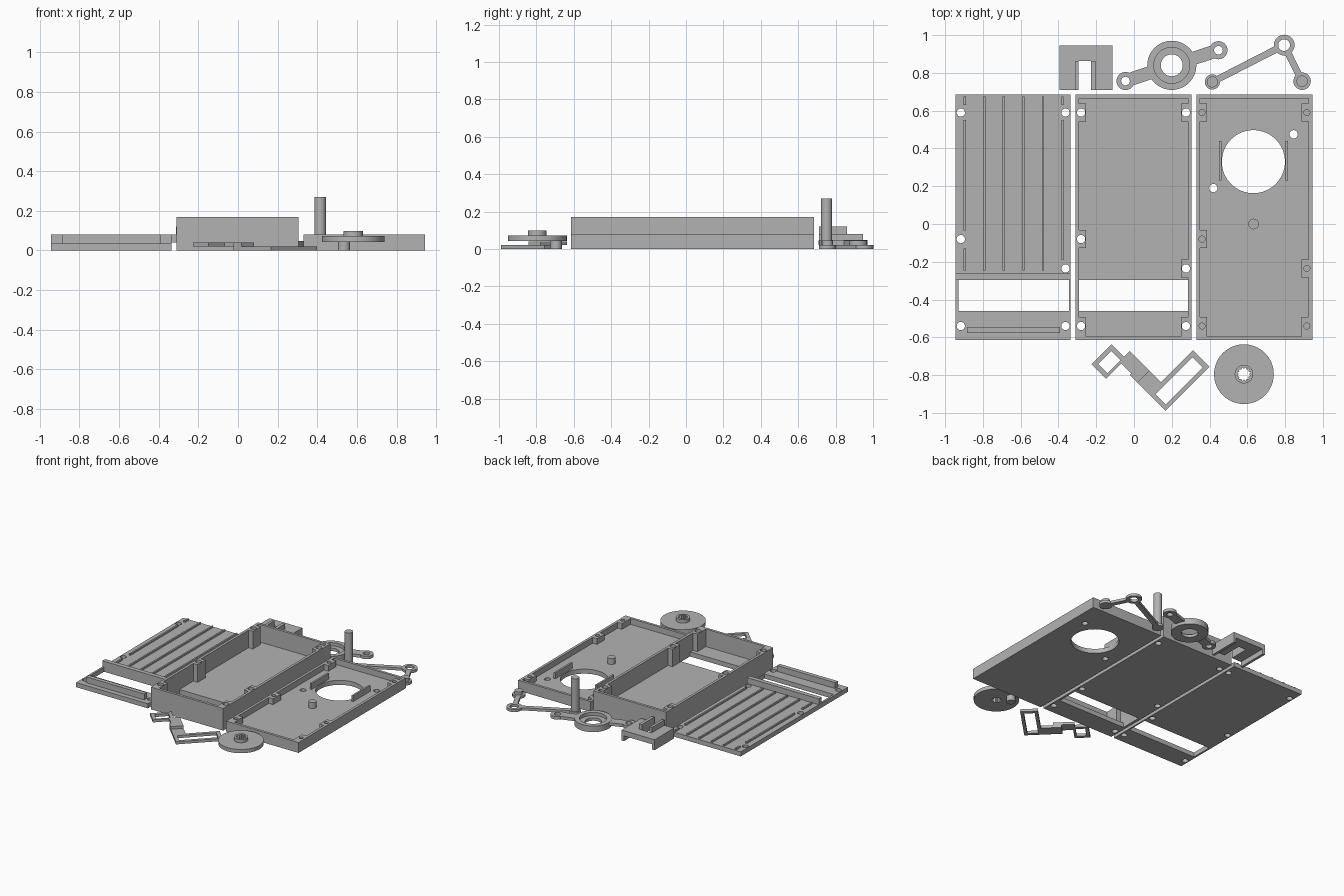
import bpy
import math

if "Cube" in bpy.data.objects:
    bpy.data.objects.remove(bpy.data.objects["Cube"])

grey = bpy.data.materials.new("grey plastic")
grey.diffuse_color = (0.45, 0.45, 0.45, 1)
grey.use_nodes = True
grey.node_tree.nodes["Principled BSDF"].inputs["Base Color"].default_value = grey.diffuse_color


def rect(x0, x1, y0, y1):
    return [(x0, y0), (x1, y0), (x1, y1), (x0, y1)]


def circle(x, y, r, n=32):
    return [(x + r * math.cos(i * math.tau / n), y + r * math.sin(i * math.tau / n)) for i in range(n)]


def diag(u0, u1, v0, v1):
    # rectangle in axes turned by 45 degrees
    s = math.sqrt(0.5)
    return [((u + v) * s, (u - v) * s) for u, v in rect(u0, u1, v0, v1)]


def bar(a, b, w, trim_a, trim_b):
    # straight strip between two points, shortened at both ends
    dx, dy = b[0] - a[0], b[1] - a[1]
    d = math.hypot(dx, dy)
    dx, dy = dx / d, dy / d
    pts = []
    for t, s in ((trim_a, -1), (d - trim_b, -1), (d - trim_b, 1), (trim_a, 1)):
        pts.append((a[0] + dx * t - dy * s * w / 2, a[1] + dy * t + dx * s * w / 2))
    return pts


def plate(name, z0, z1, *outlines):
    # filled outline with holes, extruded from z0 to z1
    cu = bpy.data.curves.new(name, 'CURVE')
    cu.dimensions = '2D'
    cu.fill_mode = 'BOTH'
    cu.extrude = (z1 - z0) / 2
    for pts in outlines:
        sp = cu.splines.new('POLY')
        sp.points.add(len(pts) - 1)
        for p, (x, y) in zip(sp.points, pts):
            p.co = (x, y, 0, 1)
        sp.use_cyclic_u = True
    ob = bpy.data.objects.new(name, cu)
    bpy.context.collection.objects.link(ob)
    ob.location.z = (z0 + z1) / 2
    bpy.ops.object.select_all(action='DESELECT')
    bpy.context.view_layer.objects.active = ob
    ob.select_set(True)
    bpy.ops.object.convert(target='MESH')
    ob = bpy.context.object
    bpy.ops.object.mode_set(mode='EDIT')
    bpy.ops.mesh.select_all(action='SELECT')
    bpy.ops.mesh.remove_doubles(threshold=0.0002)
    bpy.ops.mesh.normals_make_consistent(inside=False)
    bpy.ops.object.mode_set(mode='OBJECT')
    bpy.ops.object.shade_smooth_by_angle(angle=math.radians(30))
    ob.data.materials.clear()
    ob.data.materials.append(grey)
    return ob


Y0, Y1, FLOOR = -0.615, 0.685, 0.035
LEFT_Y, RIGHT_Y = (-0.54, -0.08, 0.59), (-0.54, -0.235, 0.59)


def screw_holes(x0, x1, r, inset=0.03):
    return ([circle(x0 + inset, y, r, 20) for y in LEFT_Y] +
            [circle(x1 - inset, y, r, 20) for y in RIGHT_Y])


def inner_outline(x0, x1):
    # inside of the walls, stepping round the screw posts
    w, post, h = 0.02, 0.057, 0.047
    bottom, top = Y0 + w, Y1 - w
    pts = [(x0 + post, bottom), (x1 - post, bottom)]
    for y in RIGHT_Y:
        if y != RIGHT_Y[0]:
            pts += [(x1 - w, y - h), (x1 - post, y - h)]
        pts += [(x1 - post, y + h), (x1 - w, y + h)]
    pts += [(x1 - w, top), (x0 + w, top)]
    for y in reversed(LEFT_Y):
        pts += [(x0 + w, y + h), (x0 + post, y + h)]
        if y != LEFT_Y[0]:
            pts += [(x0 + post, y - h), (x0 + w, y - h)]
    return pts


# Ribbed cover
X0, X1 = -0.945, -0.335
plate("cover_base", 0, FLOOR, rect(X0, X1, Y0, Y1),
      rect(-0.93, -0.345, -0.46, -0.296), *screw_holes(X0, X1, 0.022, 0.028))
plate("cover_rear_bar", FLOOR, 0.08, rect(X0, X1, -0.296, -0.262))
plate("cover_front_bar", FLOOR, 0.08, rect(-0.885, -0.392, -0.577, -0.545))
for i in range(6):
    x = -0.896 + i * 0.1035
    spans = [(-0.245, 0.675)]
    if i == 0:
        spans = [(-0.245, -0.13), (-0.035, 0.55), (0.63, 0.675)]
    elif i == 5:
        spans = [(-0.19, 0.55), (0.63, 0.675)]
    for a, b in spans:
        plate("cover_rib", FLOOR, FLOOR + 0.012, rect(x - 0.006, x + 0.006, a, b))

# Deep box
X0, X1 = -0.31, 0.305
plate("box_floor", 0, FLOOR, rect(X0, X1, Y0, Y1),
      rect(-0.29, 0.288, -0.46, -0.296), *screw_holes(X0, X1, 0.022))
plate("box_walls", FLOOR, 0.17, rect(X0, X1, Y0, Y1), inner_outline(X0, X1),
      *screw_holes(X0, X1, 0.022))

# Shallow lid with round opening, guide rails and a peg
X0, X1 = 0.33, 0.945
plate("lid_floor", 0, FLOOR, rect(X0, X1, Y0, Y1), circle(0.632, 0.33, 0.167, 64),
      circle(0.42, 0.19, 0.022, 20), circle(0.845, 0.475, 0.022, 20))
plate("lid_walls", FLOOR, 0.08, rect(X0, X1, Y0, Y1), inner_outline(X0, X1),
      *screw_holes(X0, X1, 0.016))
for x in (0.449, 0.801):
    plate("lid_rail", FLOOR, 0.08, rect(x, x + 0.014, 0.23, 0.44))
plate("lid_peg", FLOOR, 0.08, circle(0.633, 0, 0.028))

# Bracket: raised slab on two side flanges, with a U-shaped wall on top
plate("bracket_slab", 0.04, 0.08, [(-0.395, 0.71), (-0.293, 0.71), (-0.293, 0.862), (-0.228, 0.862),
                                   (-0.228, 0.71), (-0.115, 0.71), (-0.115, 0.945), (-0.395, 0.945)])
for x in (-0.395, -0.135):
    plate("bracket_flange", 0, 0.04, rect(x, x + 0.02, 0.71, 0.945))
for x0, x1 in ((-0.313, -0.293), (-0.228, -0.204)):
    plate("bracket_wall", 0.08, 0.12, rect(x0, x1, 0.71, 0.862))

# Two-armed horn with a recessed hub
hub = (0.2, 0.84)
plate("horn_hub_floor", 0, 0.022, circle(*hub, 0.13, 64), circle(*hub, 0.058, 40))
plate("horn_hub_rim", 0.022, 0.047, circle(*hub, 0.13, 64), circle(*hub, 0.095, 48))
for eye in ((0.447, 0.92), (-0.045, 0.757)):
    plate("horn_eye", 0.022, 0.045, circle(*eye, 0.048), circle(*eye, 0.023, 24))
    plate("horn_arm", 0.022, 0.045, bar(eye, hub, 0.07, 0.034, 0.115))

# Bent link with a tall pin and a short pin
top, left, right = (0.795, 0.947), (0.415, 0.752), (0.89, 0.756)
plate("link_eye", 0, 0.02, circle(*top, 0.055), circle(*top, 0.031))
plate("link_left_pad", 0, 0.02, circle(*left, 0.04))
plate("link_right_pad", 0, 0.02, circle(*right, 0.046))
plate("link_long_bar", 0, 0.02, bar(left, top, 0.036, 0.036, 0.048))
plate("link_short_bar", 0, 0.02, bar(right, top, 0.036, 0.04, 0.048))
plate("link_tall_pin", 0.02, 0.27, circle(*left, 0.029))
plate("link_short_pin", 0.02, 0.045, circle(*right, 0.03))

# Stepped slotted arm lying at 45 degrees
plate("arm_small_frame", 0.02, 0.04, diag(-0.685, -0.535, 0.365, 0.475),
      diag(-0.658, -0.56, 0.39, 0.459))
plate("arm_tongue", 0.02, 0.04, diag(-0.57, -0.492, 0.46, 0.55))
plate("arm_step", 0, 0.04, diag(-0.582, -0.492, 0.55, 0.607))
plate("arm_lower", 0, 0.02, diag(-0.582, -0.492, 0.607, 0.694))
plate("arm_long_frame", 0, 0.02, diag(-0.582, -0.252, 0.694, 0.817),
      diag(-0.556, -0.28, 0.718, 0.794))

# Crank wheel with a splined bore and an off-centre pin
wheel = (0.582, -0.795)
star = [(wheel[0] + r * math.cos(i * math.tau / 24), wheel[1] + r * math.sin(i * math.tau / 24))
        for i in range(24) for r in [0.037 if i % 2 else 0.028]]
plate("wheel_disc", 0.043, 0.072, circle(*wheel, 0.158, 64), star)
plate("wheel_boss", 0.072, 0.098, circle(*wheel, 0.049, 40), star)
plate("wheel_pin", 0, 0.043, circle(0.535, -0.695, 0.031))
